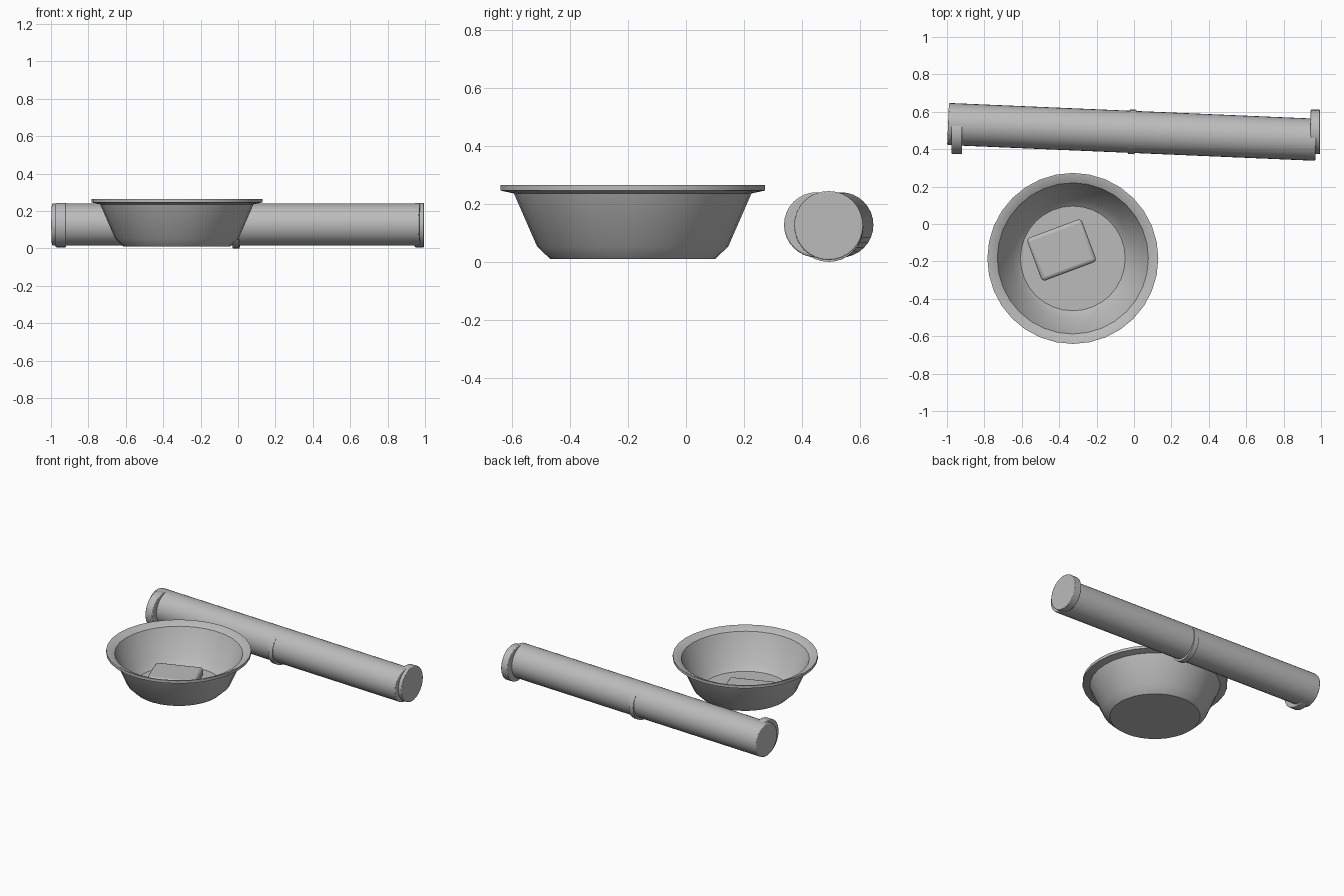
import bpy
import bmesh
import math
from mathutils import Matrix

cube = bpy.data.objects.get("Cube")
if cube:
    bpy.data.objects.remove(cube, do_unlink=True)

# One plain grey for everything
grey = bpy.data.materials.new("plain_grey")
grey.use_nodes = True
grey.diffuse_color = (0.5, 0.5, 0.5, 1)
grey.node_tree.nodes["Principled BSDF"].inputs["Base Color"].default_value = (0.5, 0.5, 0.5, 1)


def finish(name, bm, location, turn=0.0, bevel=0.0, segments=2):
    """Turn a bmesh into a shaded, placed object."""
    bmesh.ops.recalc_face_normals(bm, faces=bm.faces)
    mesh = bpy.data.meshes.new(name)
    bm.to_mesh(mesh)
    bm.free()
    mesh.materials.append(grey)
    obj = bpy.data.objects.new(name, mesh)
    bpy.context.collection.objects.link(obj)
    obj.location = location
    obj.rotation_euler.z = math.radians(turn)
    bpy.ops.object.select_all(action="DESELECT")
    obj.select_set(True)
    bpy.context.view_layer.objects.active = obj
    bpy.ops.object.shade_smooth_by_angle(angle=math.radians(35))
    if bevel:
        mod = obj.modifiers.new("soft_edges", "BEVEL")
        mod.width = bevel
        mod.segments = segments
        mod.limit_method = "ANGLE"
        mod.angle_limit = math.radians(50)
    return obj


def rod(name, radius, length, location, turn=0.0, bevel=0.0):
    """Closed cylinder lying along x."""
    bm = bmesh.new()
    bmesh.ops.create_cone(bm, cap_ends=True, segments=32, radius1=radius, radius2=radius,
                          depth=length, matrix=Matrix.Rotation(math.pi / 2, 4, "Y"))
    return finish(name, bm, location, turn, bevel)


def lathe(name, profile, location, sides):
    """Spin an (r, z) profile that starts and ends on the axis."""
    bm = bmesh.new()
    verts = [bm.verts.new((r, 0, z)) for r, z in profile]
    edges = [bm.edges.new(pair) for pair in zip(verts, verts[1:])]
    bmesh.ops.spin(bm, geom=verts + edges, cent=(0, 0, 0), axis=(0, 0, 1),
                   angle=math.tau, steps=sides, use_duplicate=False)
    bmesh.ops.remove_doubles(bm, verts=bm.verts, dist=0.0005)
    return finish(name, bm, location)


# Basin with a chamfered foot and an upturned flared rim
lathe("basin", [(0, 0.01), (0.285, 0.01), (0.33, 0.053), (0.41, 0.236), (0.457, 0.246),
                (0.457, 0.265), (0.448, 0.265), (0.404, 0.243), (0.322, 0.058),
                (0.28, 0.022), (0, 0.022)], (-0.327, -0.184, 0), 32)

# Rounded block lying in the basin
bm = bmesh.new()
bmesh.ops.create_cube(bm, size=1, matrix=Matrix.Diagonal((0.312, 0.244, 0.06, 1)))
finish("soap_block", bm, (-0.387, -0.139, 0.05), 20.5, 0.02, 3)

# Slightly turned long tube with a lowered middle band
AXIS_Y, TURN = 0.4925, -2.45
rod("long_tube", 0.1125, 1.97, (-0.01, AXIS_Y, 0.1275), TURN, 0.006)
rod("middle_band", 0.119, 0.035, (-0.01, AXIS_Y, 0.119), TURN)

# End caps that stay square to x
for name, x, width in (("right_end_cap", -0.9475, 0.055), ("left_end_cap", 0.97, 0.05)):
    rod(name, 0.119, width, (x, AXIS_Y, 0.125), 0, 0.004)
